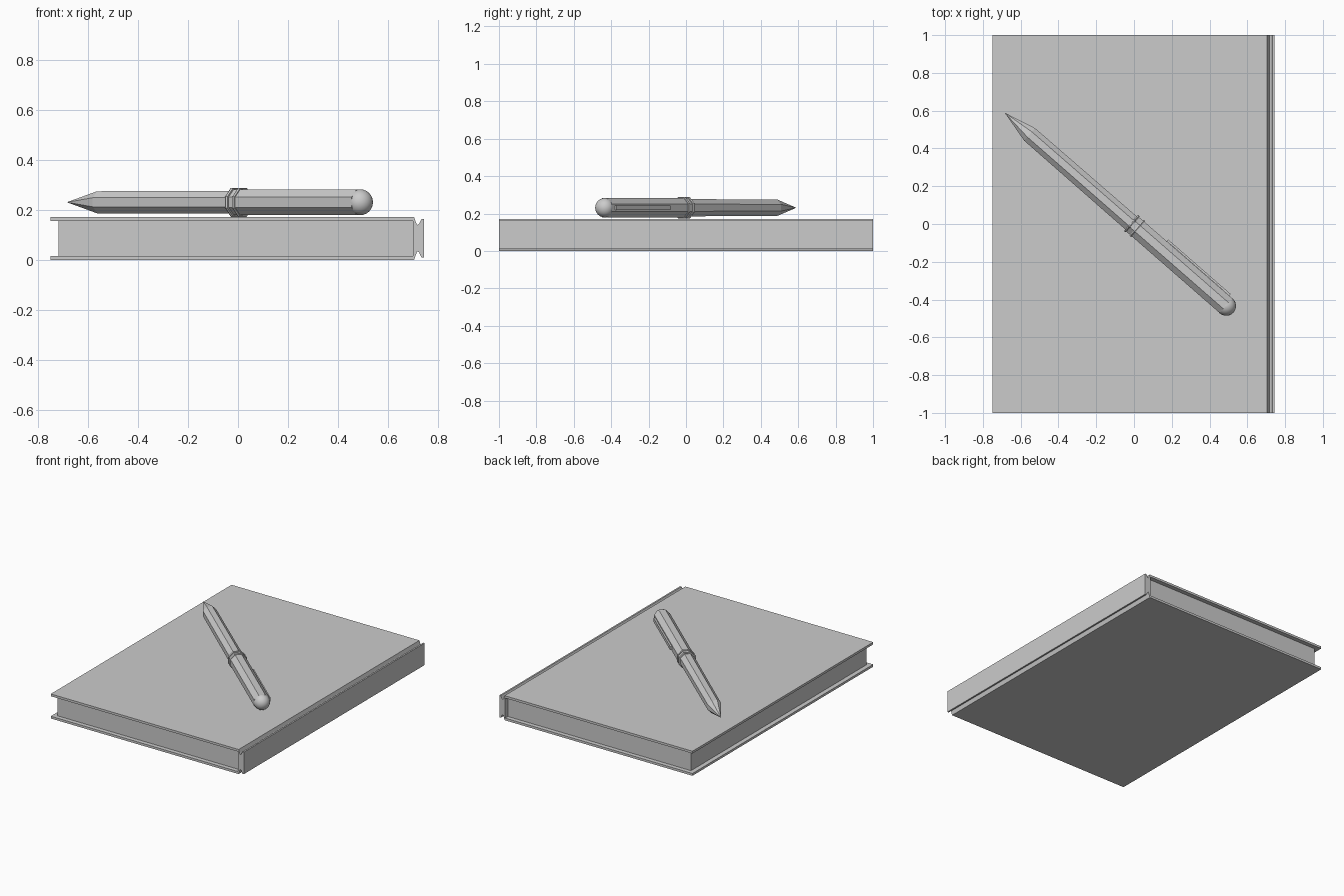
import bpy, bmesh, math
from mathutils import Matrix, Vector

if "Cube" in bpy.data.objects:
    bpy.data.objects.remove(bpy.data.objects["Cube"])

# Pen frame: local +x runs from the tip along the barrel
PEN = Matrix.Translation((-0.682, 0.587, 0.231)) @ Matrix.Rotation(math.radians(-41.1), 4, 'Z')
FLAT = 1 / math.cos(math.pi / 8)  # apothem to corner radius of an octagon


def finish(name, bm, matrix=Matrix(), smooth=False):
    bmesh.ops.recalc_face_normals(bm, faces=bm.faces)
    for f in bm.faces:
        f.smooth = smooth
    me = bpy.data.meshes.new(name)
    bm.to_mesh(me)
    bm.free()
    ob = bpy.data.objects.new(name, me)
    ob.matrix_world = matrix
    bpy.context.collection.objects.link(ob)
    return ob


def box(name, lo, hi, matrix=Matrix()):
    bm = bmesh.new()
    lo, hi = Vector(lo), Vector(hi)
    bmesh.ops.create_cube(bm, size=1)
    bmesh.ops.scale(bm, vec=hi - lo, verts=bm.verts)
    bmesh.ops.translate(bm, vec=(lo + hi) / 2, verts=bm.verts)
    return finish(name, bm, matrix)


def barrel(name, x0, x1, a0, a1):
    """Octagonal section along the pen, flat sides up, apothems a0 to a1."""
    bm = bmesh.new()
    m = (Matrix.Translation(((x0 + x1) / 2, 0, 0)) @ Matrix.Rotation(math.pi / 2, 4, 'Y')
         @ Matrix.Rotation(math.pi / 8, 4, 'Z'))
    bmesh.ops.create_cone(bm, cap_ends=True, segments=8, radius1=a0 * FLAT,
                          radius2=a1 * FLAT, depth=x1 - x0, matrix=m)
    return finish(name, bm, PEN)


def ring(name, x, major, minor, sides=8, tube=6):
    """Faceted ring around the pen."""
    bm = bmesh.new()
    loops = []
    for i in range(sides):
        a = (i + 0.5) * 2 * math.pi / sides
        loop = []
        for j in range(tube):
            b = j * 2 * math.pi / tube
            r = (major + minor * math.cos(b)) * FLAT
            loop.append(bm.verts.new((x + minor * math.sin(b), r * math.cos(a), r * math.sin(a))))
        loops.append(loop)
    for i in range(sides):
        for j in range(tube):
            p, q, k = loops[i], loops[(i + 1) % sides], (j + 1) % tube
            bm.faces.new((p[j], p[k], q[k], q[j]))
    return finish(name, bm, PEN)


# Book cover: boards, hinge grooves and spine extruded along y
profile = [(-0.75, 0.172), (0.705, 0.172), (0.712, 0.15), (0.718, 0.14), (0.725, 0.145),
           (0.734, 0.164), (0.745, 0.164), (0.745, 0.01), (0.734, 0.01), (0.725, 0.03),
           (0.718, 0.035), (0.712, 0.022), (0.705, 0), (-0.75, 0), (-0.75, 0.016),
           (0.70, 0.016), (0.70, 0.156), (-0.75, 0.156)]
bm = bmesh.new()
face = bm.faces.new([bm.verts.new((x, -1, z)) for x, z in profile])
ext = bmesh.ops.extrude_face_region(bm, geom=[face])
bmesh.ops.translate(bm, vec=(0, 2, 0),
                    verts=[g for g in ext['geom'] if isinstance(g, bmesh.types.BMVert)])
finish("book_cover", bm)

# Page block
box("book_pages", (-0.718, -0.97, 0.016), (0.70, 0.97, 0.156))

# Pen tip, body and cap
barrel("pen_tip", 0, 0.172, 0.001, 0.044)
barrel("pen_body", 0.172, 0.92, 0.044, 0.046)
barrel("pen_cap", 0.90, 1.553, 0.051, 0.051)

# Rounded cap end
bm = bmesh.new()
bmesh.ops.create_uvsphere(bm, u_segments=24, v_segments=12, radius=0.052,
                          matrix=Matrix.Translation((1.553, 0, 0)))
finish("pen_cap_end", bm, PEN, smooth=True)

# Two rings at the cap seam
for i, x in enumerate((0.89, 0.928)):
    ring(f"pen_ring_{i + 1}", x, 0.0505, 0.0075)

# Clip along the side of the cap
box("pen_clip", (1.09, 0.052, -0.013), (1.53, 0.063, 0.013), PEN)
box("pen_clip_mount", (1.48, 0.045, -0.013), (1.53, 0.055, 0.013), PEN)
box("pen_clip_foot", (1.09, 0.048, -0.013), (1.115, 0.055, 0.013), PEN)
